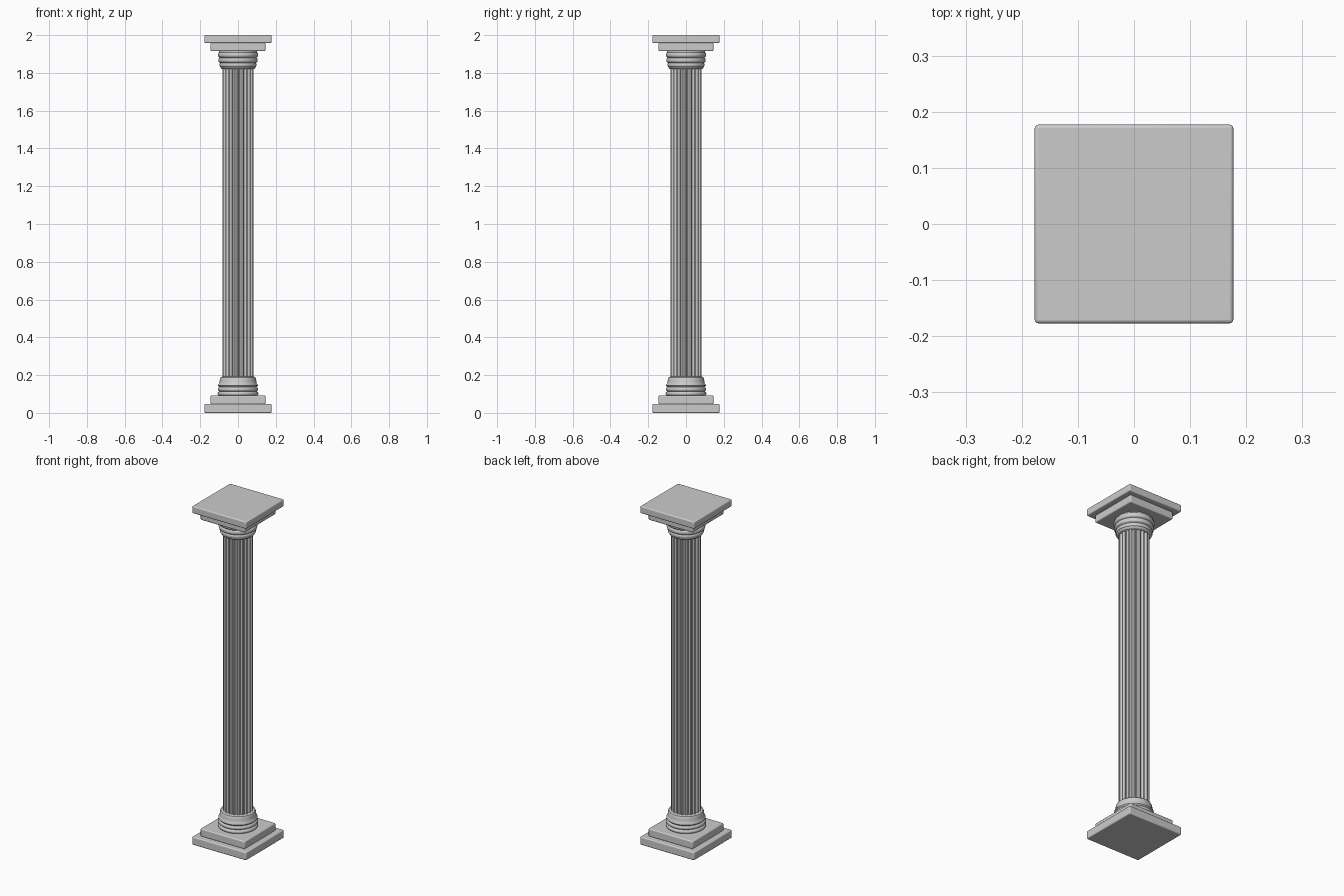
import bpy, math

cube = bpy.data.objects.get("Cube")
if cube:
    bpy.data.objects.remove(cube)

stone = bpy.data.materials.new("grey stone")
stone.use_nodes = True
colour = (0.6, 0.6, 0.6, 1)
stone.diffuse_color = colour
stone.node_tree.nodes["Principled BSDF"].inputs["Base Color"].default_value = colour


def smooth(obj, angle=35):
    bpy.ops.object.select_all(action="DESELECT")
    obj.select_set(True)
    bpy.context.view_layer.objects.active = obj
    bpy.ops.object.shade_smooth_by_angle(angle=math.radians(angle))


def loft(name, rings):
    """Closed solid through a stack of equal-length rings."""
    n = len(rings[0])
    verts = [v for ring in rings for v in ring]
    faces = [(k * n + i, k * n + (i + 1) % n, (k + 1) * n + (i + 1) % n, (k + 1) * n + i)
             for k in range(len(rings) - 1) for i in range(n)]
    faces += [tuple(reversed(range(n))), tuple(range(len(verts) - n, len(verts)))]
    mesh = bpy.data.meshes.new(name)
    mesh.from_pydata(verts, [], faces)
    mesh.materials.append(stone)
    obj = bpy.data.objects.new(name, mesh)
    bpy.context.collection.objects.link(obj)
    smooth(obj)
    return obj


def slab(name, half, low, high):
    bpy.ops.mesh.primitive_cube_add(size=1, location=(0, 0, (low + high) / 2))
    obj = bpy.context.object
    obj.name = name
    obj.scale = (2 * half, 2 * half, high - low)
    bpy.ops.object.transform_apply(location=False, rotation=False, scale=True)
    bevel = obj.modifiers.new("soft edges", "BEVEL")
    bevel.width = 0.006
    bevel.segments = 3
    obj.data.materials.append(stone)
    smooth(obj)


def turned(name, profile, sides=64):
    loft(name, [[(r * math.cos(math.tau * i / sides), r * math.sin(math.tau * i / sides), z)
                 for i in range(sides)] for r, z in profile])


def roll(radius, low, high, bulge, steps=8):
    """Half-round moulding profile."""
    return [(radius + bulge * math.sin(math.pi * i / steps),
             (low + high) / 2 - (high - low) / 2 * math.cos(math.pi * i / steps))
            for i in range(steps + 1)]


# Square slabs at the foot and the head
slab("lower_plinth", 0.177, 0, 0.048)
slab("upper_plinth", 0.145, 0.046, 0.092)
slab("lower_abacus", 0.145, 1.915, 1.96)
slab("upper_abacus", 0.177, 1.958, 2)

# Turned base: two thin rolls under a tall rounded collar
turned("base_moulding",
       [(0.102, 0.088)] + roll(0.1, 0.092, 0.112, 0.008)
       + roll(0.098, 0.114, 0.136, 0.009)
       + [(0.1, 0.139), (0.105, 0.144), (0.104, 0.15), (0.099, 0.157), (0.097, 0.168),
          (0.096, 0.18), (0.092, 0.188), (0.084, 0.192), (0.07, 0.192)])

# Turned capital: tapered neck, rolls and a wide top band
turned("capital_moulding",
       [(0.07, 1.82), (0.084, 1.82), (0.09, 1.824), (0.093, 1.83)]
       + roll(0.093, 1.832, 1.852, 0.005)
       + roll(0.097, 1.855, 1.88, 0.007)
       + roll(0.1, 1.883, 1.908, 0.007) + [(0.1, 1.918)])

# Fluted shaft: narrow fillets between scooped channels
flutes, steps = 20, 8


def shaft_ring(z):
    ring = []
    for i in range(flutes * steps):
        t = (i % steps) / steps
        scoop = math.sin(math.pi * (t - 0.25) / 0.75) if t > 0.25 else 0
        r = 0.081 - 0.009 * scoop
        a = math.tau * (i - steps / 8) / (flutes * steps)
        ring.append((r * math.cos(a), r * math.sin(a), z))
    return ring


loft("fluted_shaft", [shaft_ring(0.185), shaft_ring(1.825)])
